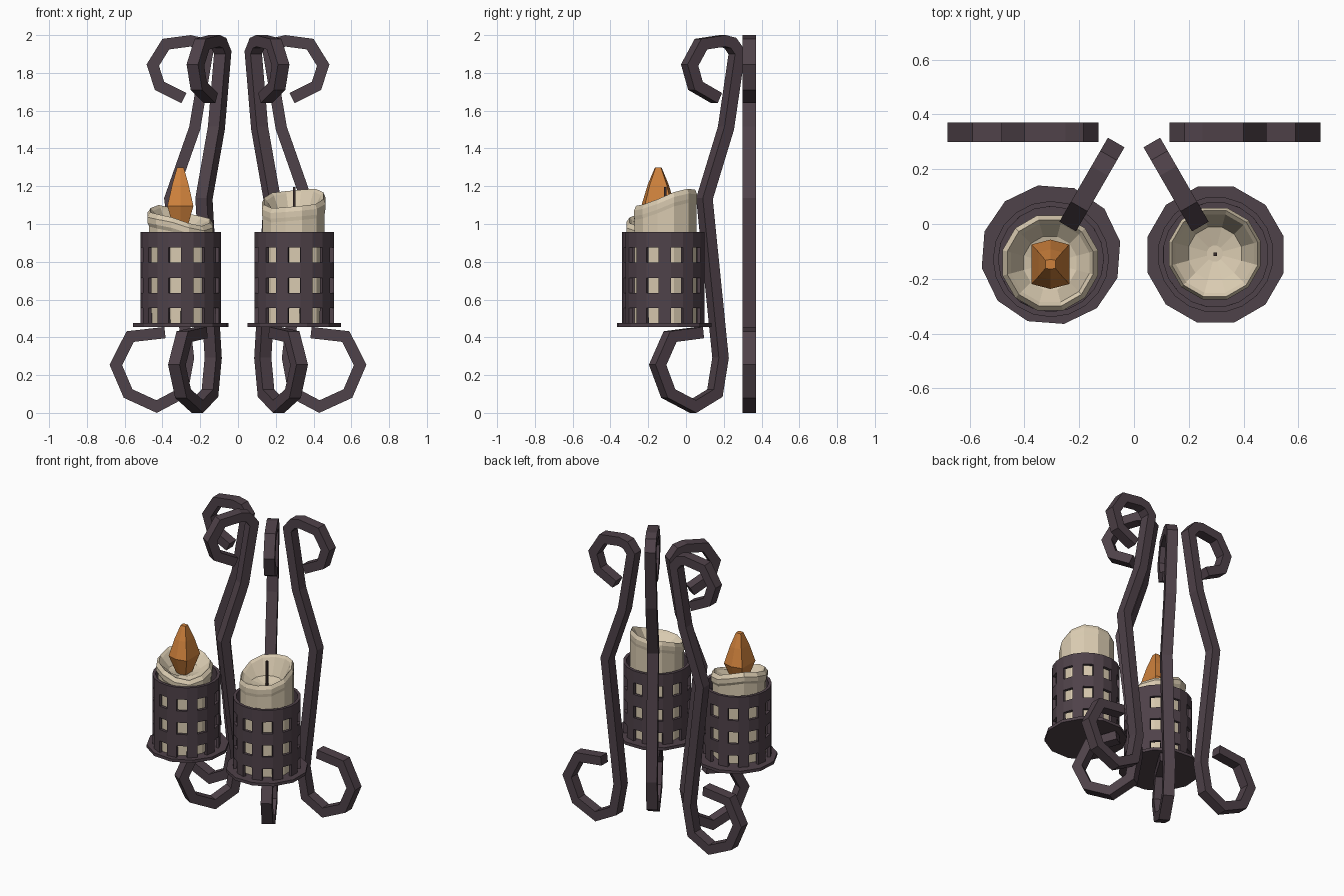
import bpy, bmesh, math
from mathutils import Vector

if "Cube" in bpy.data.objects:
    bpy.data.objects.remove(bpy.data.objects["Cube"])


def material(name, rgb):
    m = bpy.data.materials.new(name)
    m.diffuse_color = (*rgb, 1)
    m.use_nodes = True
    m.node_tree.nodes["Principled BSDF"].inputs["Base Color"].default_value = m.diffuse_color
    return m


IRON = material("dark iron", (0.078, 0.054, 0.067))
WAX = material("cream wax", (0.70, 0.60, 0.44))
FLAME = material("orange flame", (0.62, 0.22, 0.045))
WICK = material("wick", (0.04, 0.025, 0.025))


def make(name, verts, faces, mat):
    me = bpy.data.meshes.new(name)
    bm = bmesh.new()
    vs = [bm.verts.new(v) for v in verts]
    for f in faces:
        bm.faces.new([vs[i] for i in f])
    bmesh.ops.recalc_face_normals(bm, faces=bm.faces)
    bm.to_mesh(me)
    bm.free()
    me.materials.append(mat)
    ob = bpy.data.objects.new(name, me)
    bpy.context.collection.objects.link(ob)
    return ob


def loft(name, rings, mat):
    """Closed solid through a list of equal-sized rings of points."""
    n = len(rings[0])
    verts = [p for r in rings for p in r]
    faces = [(i * n + j, i * n + (j + 1) % n, (i + 1) * n + (j + 1) % n, (i + 1) * n + j)
             for i in range(len(rings) - 1) for j in range(n)]
    faces += [tuple(range(n)), tuple(range(len(verts) - n, len(verts)))]
    return make(name, verts, faces, mat)


def circle(cx, cy, r, z, n, start=0.0):
    return [(cx + r * math.cos(start + 2 * math.pi * k / n),
             cy + r * math.sin(start + 2 * math.pi * k / n), z) for k in range(n)]


# scroll legs: outer edge of the bent bar (outward distance, height)
OUTER = [(0.39, 0.455), (0.59, 0.432), (0.68, 0.255), (0.605, 0.08), (0.43, 0.0),
         (0.27, 0.085), (0.232, 0.29), (0.33, 1.13), (0.20, 1.5), (0.13, 1.915),
         (0.185, 1.985), (0.25, 2.0), (0.40, 1.98), (0.484, 1.845), (0.44, 1.71), (0.30, 1.64)]


def inset(path, t):
    pts = [Vector(p) for p in path]
    out = []
    for i, p in enumerate(pts):
        d1 = (p - pts[i - 1]).normalized() if i else (pts[1] - p).normalized()
        d2 = (pts[i + 1] - p).normalized() if i < len(pts) - 1 else d1
        n1, n2 = Vector((d1.y, -d1.x)), Vector((d2.y, -d2.x))
        m = (n1 + n2).normalized()
        out.append(p + m * t / m.dot(n1))
    return out


def scroll(name, ox, oy, ang, t=0.06, w=0.035):
    d = Vector((math.cos(ang), math.sin(ang)))
    q = Vector((-d.y, d.x))
    rings = []
    for a, b in zip(OUTER, inset(OUTER, t)):
        ring = []
        for p, s in ((a, -w), (a, w), (b, w), (b, -w)):
            xy = Vector((ox, oy)) + d * p[0] + q * s
            ring.append((xy.x, xy.y, p[1]))
        rings.append(ring)
    loft(name, rings, IRON)


scroll("scroll_back_right", 0, 0.335, 0)
scroll("scroll_back_left", 0, 0.335, math.pi)
scroll("scroll_front_right", 0, 0.41, math.radians(-60))
scroll("scroll_front_left", 0, 0.41, math.radians(-120))


# pierced cup: 20 panels, every other one open in three rows
def cup(name, cx, cy, turn):
    levels = [0.472, 0.555, 0.635, 0.715, 0.795, 0.875, 0.957]
    n = 20
    start = math.radians(-90 - 9 + turn)
    verts = [p for z in levels for p in circle(cx, cy, 0.212, z, n, start)]
    faces = [(i * n + j, i * n + (j + 1) % n, (i + 1) * n + (j + 1) % n, (i + 1) * n + j)
             for i in range(6) for j in range(n) if i % 2 or j % 2]
    ob = make(name, verts, faces, IRON)
    mod = ob.modifiers.new("thickness", 'SOLIDIFY')
    mod.thickness = 0.02
    mod.offset = -1


# candle with uneven rim and hollow bowl
def candle(name, cx, cy, rim, floor, bulge):
    n = 12
    rows = [(0.17, None, 0.475), (0.17, -0.075, 0), (bulge, -0.055, 0), (bulge, -0.025, 0),
            (0.162, 0.0, 0), (0.148, -0.015, 0), (0.10, None, floor + 0.02), (0.03, None, floor)]
    rings = []
    for r, dz, z in rows:
        ring = circle(cx, cy, r, z, n, math.radians(15))
        if dz is not None:
            ring = [(x, y, rim(math.atan2(y - cy, x - cx)) + dz) for x, y, _ in ring]
        rings.append(ring)
    loft(name, rings, WAX)


for side, cx, cy, turn in (("right", 0.298, -0.112, 0), ("left", -0.303, -0.128, -8.6)):
    loft("plate_" + side, [circle(cx, -0.112, 0.257, z, 12, math.radians(15 + turn / 2))
                           for z in (0.455, 0.475)], IRON)
    cup("cup_" + side, cx, cy, turn)

candle("candle_right", 0.295, -0.108,
       lambda a: 1.135 + 0.05 * math.sin(a) + 0.015 * math.cos(a) + 0.008 * math.sin(3 * a),
       1.03, 0.173)
candle("candle_left", -0.306, -0.142,
       lambda a: 1.045 + 0.03 * math.sin(a) - 0.035 * math.cos(a) + 0.01 * math.sin(3 * a + 1),
       0.97, 0.18)

# wick of the unlit candle
loft("wick", [circle(0.297, -0.11, 0.009, z, 4, math.pi / 4) for z in (1.02, 1.197)], WICK)

# flame: faceted spindle
HEX = [(1, .8), (0, 1), (-1, .8), (-1, -.8), (0, -1), (1, -.8)]
loft("flame", [[(-0.305 + x * rx, -0.147 + y * ry, z) for x, y in HEX]
               for z, rx, ry in ((0.975, 0.035, 0.045), (1.095, 0.069, 0.09),
                                 (1.21, 0.043, 0.055), (1.298, 0.018, 0.018))], FLAME)
